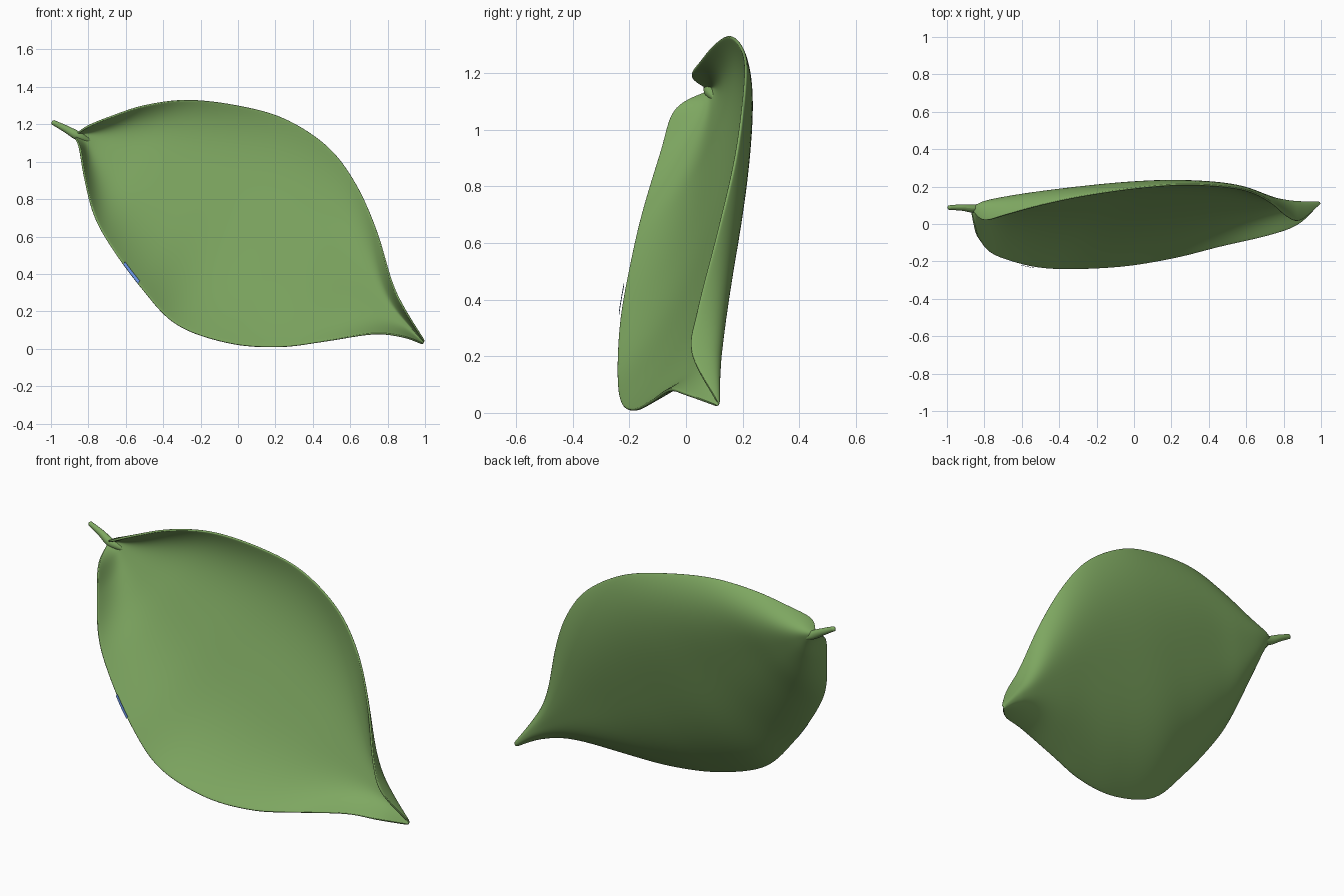
import bpy
import math
from mathutils import Vector

cube = bpy.data.objects.get("Cube")
if cube:
    bpy.data.objects.remove(cube, do_unlink=True)


def make_material(name, color):
    mat = bpy.data.materials.new(name)
    mat.use_nodes = True
    mat.diffuse_color = color
    shader = mat.node_tree.nodes["Principled BSDF"]
    shader.inputs["Base Color"].default_value = color
    shader.inputs["Roughness"].default_value = 0.8
    return mat


leaf_green = make_material("leaf green", (0.21, 0.39, 0.12, 1))
sky_blue = make_material("sky blue", (0.15, 0.31, 0.8, 1))

# Matching points along the upper and lower rims, from stem to tip
upper_rim = [Vector(p) for p in (
    (-.86, .07, 1.15), (-.8, .02, 1.19), (-.68, .05, 1.24), (-.5, .1, 1.3),
    (-.27, .15, 1.33), (0, .19, 1.3), (.25, .21, 1.23), (.48, .2, 1.08),
    (.63, .17, .88), (.74, .11, .63), (.82, .04, .36), (.89, .02, .21), (.997, .11, .04))]
lower_rim = [Vector(p) for p in (
    (-.87, .07, 1.13), (-.845, -.04, 1.07), (-.82, -.09, .92), (-.77, -.15, .72),
    (-.68, -.19, .55), (-.52, -.23, .33), (-.33, -.24, .13), (-.05, -.225, .03),
    (.22, -.18, .01), (.46, -.12, .04), (.72, -.06, .08), (.88, 0, .065), (.99, .11, .025))]
# Depth of the midrib at the same stations
rib_depth = [.08, .1, .11, .11, .11, .11, .11, .11, .11, .11, .11, .11, .115]


def spline(points, t):
    """Smooth curve through the points, t in 0..1."""
    last = len(points) - 1
    f = t * last
    i = min(int(f), last - 1)
    u = f - i
    b, c = points[i], points[i + 1]
    a = points[i - 1] if i else b
    d = points[i + 2] if i + 2 <= last else c
    return b + ((c - a) + ((a * 2 - b * 5 + c * 4 - d) + (b * 3 - a - c * 3 + d) * u) * u) * u / 2


def leaf_point(t, v):
    """Blade surface: t runs stem to tip, v runs lower rim (-1) to upper rim (1)."""
    up, low = spline(upper_rim, t), spline(lower_rim, t)
    middle = (up + low) / 2
    p = middle + (up - low) / 2 * v
    # Cup the blade: flat in the middle, curling forward at the rims
    p.y += (spline(rib_depth, t) - middle.y) * (1 - abs(v) ** 3)
    return p


def make_grid(name, rows, mat):
    width = len(rows[0])
    verts = [p for row in rows for p in row]
    faces = [(r * width + c, r * width + c + 1, (r + 1) * width + c + 1, (r + 1) * width + c)
             for r in range(len(rows) - 1) for c in range(width - 1)]
    mesh = bpy.data.meshes.new(name)
    mesh.from_pydata(verts, [], faces)
    mesh.materials.append(mat)
    mesh.shade_smooth()
    obj = bpy.data.objects.new(name, mesh)
    bpy.context.collection.objects.link(obj)
    return obj


# Leaf blade, thickened in the middle and thin at the rim
ROWS, COLS = 64, 24
columns = [math.sin(math.pi * (c / COLS - 0.5)) for c in range(COLS + 1)]
blade = make_grid("leaf_blade", [
    [leaf_point(r / ROWS, v) for v in columns] for r in range(ROWS + 1)], leaf_green)
body = blade.vertex_groups.new(name="body")
for r in range(ROWS + 1):
    for c, v in enumerate(columns):
        weight = math.sqrt(max(0, 1 - v ** 4)) * min(1, r / 6, (ROWS - r) / 6)
        body.add([r * (COLS + 1) + c], weight, "REPLACE")
solid = blade.modifiers.new("thickness", "SOLIDIFY")
solid.thickness = 0.024
solid.offset = 0
solid.vertex_group = "body"
solid.thickness_vertex_group = 0.35
rounding = blade.modifiers.new("rounding", "SUBSURF")
rounding.levels = rounding.render_levels = 1

# Stem, tapering into the back of the blade
stem_path = [Vector((-.77, .112, 1.1)), Vector((-.85, .084, 1.135)),
             Vector((-.92, .088, 1.175)), Vector((-.99, .088, 1.211))]
stem_radius = [.005, .023, .019, .013]
SIDES, STEPS = 16, 18
across = Vector((.5, 0, .87))
rows = []
for s in range(STEPS + 1):
    center, radius = spline(stem_path, s / STEPS), spline(stem_radius, s / STEPS)
    rows.append([center + (across * math.cos(a) + Vector((0, .9, 0)) * math.sin(a)) * radius
                 for a in (math.tau * k / SIDES for k in range(SIDES + 1))])
# Rounded closing of the stem end
end = center + (center - stem_path[2]).normalized() * 0.006
rows.append([p.lerp(end, 0.5) + (end - center) * 0.4 for p in rows[-1]])
rows.append([end.copy() for p in rows[-1]])
make_grid("stem", rows, leaf_green)

# Small coloured sliver lying flat on the lower left rim
sliver_rows = []
for k in range(9):
    t = 0.372 + 0.038 * k / 8
    outer, inner = leaf_point(t, -1), leaf_point(t, -0.965)
    outer.y -= 0.008
    inner.y = outer.y
    sliver_rows.append([outer, inner])
make_grid("rim_sliver", sliver_rows, sky_blue)
